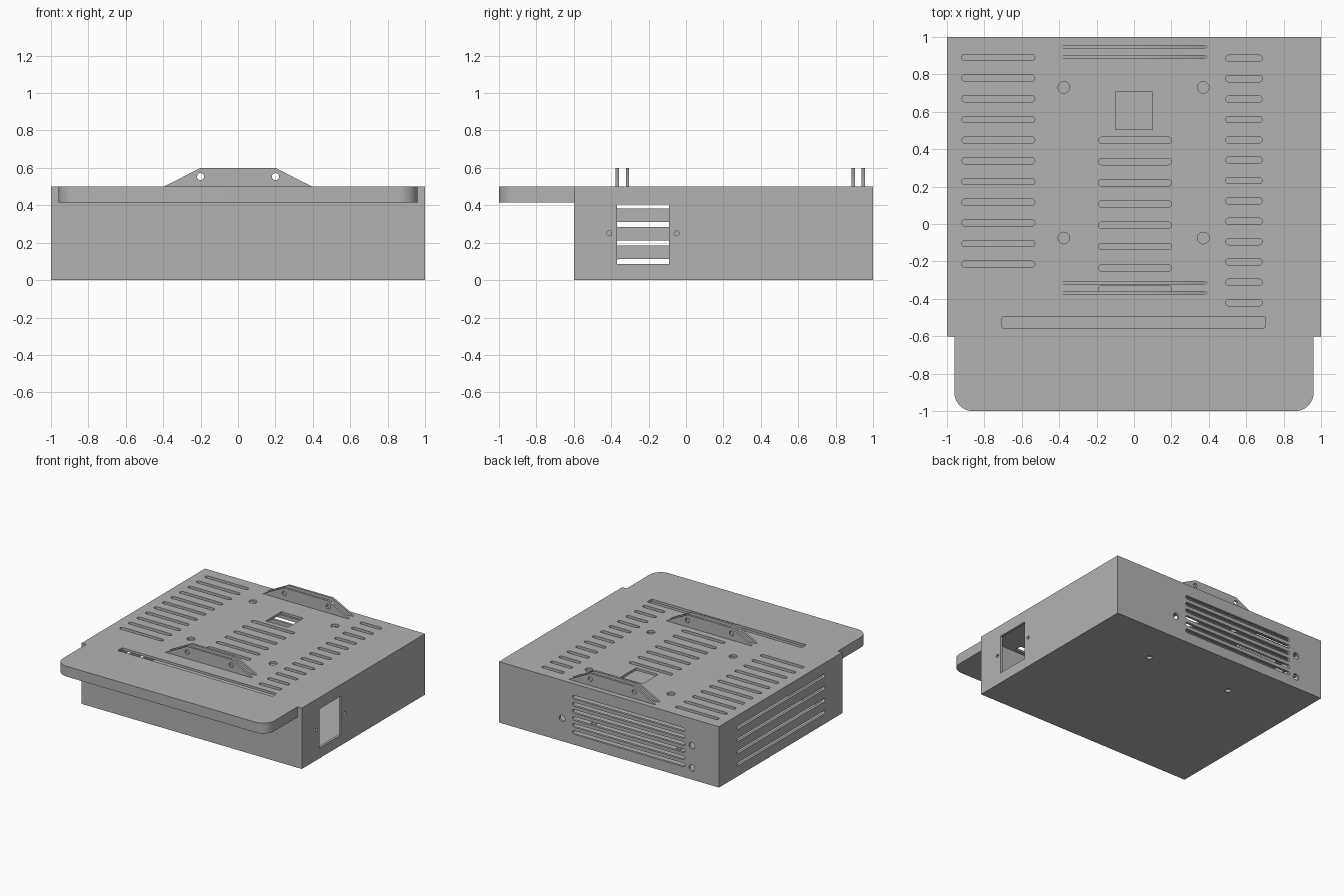
import bpy, bmesh, math
from mathutils import Vector

old = bpy.data.objects.get("Cube")
if old:
    bpy.data.objects.remove(old, do_unlink=True)

grey = bpy.data.materials.new("sheet metal grey")
grey.use_nodes = True
colour = (0.45, 0.45, 0.45, 1)
grey.diffuse_color = colour
grey.node_tree.nodes["Principled BSDF"].inputs["Base Color"].default_value = colour

WALL = 0.02
TOP, FRONT, BACK, SIDE = 0.5, -0.6, 1.0, 1.0


def place(axis, u, v, w):
    """Profile (u, v) extruded by w along an axis."""
    return {"x": (w, u, v), "y": (u, w, v), "z": (u, v, w)}[axis]


def prism(bm, outline, axis, lo, hi):
    low = [bm.verts.new(place(axis, u, v, lo)) for u, v in outline]
    high = [bm.verts.new(place(axis, u, v, hi)) for u, v in outline]
    n = len(low)
    faces = [bm.faces.new(low), bm.faces.new(high)]
    for i in range(n):
        j = (i + 1) % n
        faces.append(bm.faces.new((low[i], low[j], high[j], high[i])))
    bmesh.ops.recalc_face_normals(bm, faces=faces)


def rounded(u0, u1, v0, v1, r, steps=6):
    """Rectangle outline with round corners; r = half height gives a slot."""
    pts = []
    for k, (cu, cv) in enumerate([(u1 - r, v1 - r), (u0 + r, v1 - r),
                                  (u0 + r, v0 + r), (u1 - r, v0 + r)]):
        for s in range(steps + 1):
            a = math.pi / 2 * (k + s / steps)
            p = (cu + r * math.cos(a), cv + r * math.sin(a))
            if not pts or math.dist(p, pts[-1]) > 1e-5:
                pts.append(p)
    if math.dist(pts[0], pts[-1]) < 1e-5:
        pts.pop()
    return pts


def rect(u0, u1, v0, v1):
    return [(u0, v0), (u1, v0), (u1, v1), (u0, v1)]


def slot(u0, u1, v, height):
    h = height / 2
    return rounded(u0, u1, v - h, v + h, h)


def circle(u, v, r, n=20):
    return [(u + r * math.cos(math.tau * i / n), v + r * math.sin(math.tau * i / n))
            for i in range(n)]


def make(name, bm):
    mesh = bpy.data.meshes.new(name)
    bm.to_mesh(mesh)
    bm.free()
    mesh.materials.append(grey)
    ob = bpy.data.objects.new(name, mesh)
    bpy.context.collection.objects.link(ob)
    return ob


def cut(ob, bm):
    """Subtract the cutter mesh and discard it."""
    cutter = make("cutter", bm)
    cutter.hide_render = True
    mod = ob.modifiers.new("openings", "BOOLEAN")
    mod.operation, mod.solver, mod.object = "DIFFERENCE", "EXACT", cutter
    bpy.context.view_layer.objects.active = ob
    bpy.ops.object.modifier_apply(modifier=mod.name)
    bpy.data.objects.remove(cutter, do_unlink=True)


def smooth(ob):
    bpy.ops.object.select_all(action="DESELECT")
    ob.select_set(True)
    bpy.context.view_layer.objects.active = ob
    bpy.ops.object.shade_smooth_by_angle(angle=math.radians(30))


# Hollow sheet metal case
bm = bmesh.new()
prism(bm, rect(-SIDE, SIDE, FRONT, BACK), "z", 0, TOP)
case = make("case", bm)
bm = bmesh.new()
prism(bm, rect(-SIDE + WALL, SIDE - WALL, FRONT + WALL, BACK - WALL), "z", WALL, TOP - WALL)
cut(case, bm)

openings = bmesh.new()


def through_top(outline):
    prism(openings, outline, "z", TOP - 0.05, TOP + 0.05)


# Three columns of vent slots in the top: x range, first y, step, count
for x0, x1, y, step, count in [(-0.92, -0.53, 0.89, 0.1105, 11),
                               (-0.19, 0.20, 0.447, 0.1135, 8),
                               (0.49, 0.685, 0.885, 0.1088, 13)]:
    for i in range(count):
        through_top(slot(x0, x1, y - i * step, 0.034))

# Square window, long front slot and four screw holes in the top
through_top(rect(-0.1, 0.1, 0.505, 0.705))
through_top(rounded(-0.705, 0.70, -0.555, -0.495, 0.006, 2))
for x in (-0.375, 0.37):
    for y in (0.73, -0.075):
        through_top(circle(x, y, 0.031))

# Back vents and connector holes
for i in range(6):
    prism(openings, slot(-0.69, 0.33, 0.39 - i * 0.058, 0.03), "y", BACK - 0.05, BACK + 0.05)
for x, z in [(0.425, 0.187), (-0.754, 0.278), (-0.754, 0.095)]:
    prism(openings, circle(x, z, 0.026), "y", BACK - 0.05, BACK + 0.05)

# Long vents on one side, inlet with screw holes on the other
for i in range(4):
    prism(openings, slot(-0.375, 0.765, 0.398 - i * 0.1, 0.028), "x", -SIDE - 0.05, -SIDE + 0.05)
prism(openings, rect(-0.37, -0.09, 0.085, 0.405), "x", SIDE - 0.05, SIDE + 0.05)
for y in (-0.41, -0.05):
    prism(openings, circle(y, 0.25, 0.013), "x", SIDE - 0.05, SIDE + 0.05)

# Mounting holes in the floor
for x in (-0.387, 0.387):
    prism(openings, circle(x, 0.64, 0.022), "z", -0.05, 0.05)
cut(case, openings)
smooth(case)

# Front shelf with rounded outer corners
r = 0.1
shelf_outline = [(-0.96, FRONT)]
for cx, start in ((-0.96 + r, math.pi), (0.96 - r, 1.5 * math.pi)):
    for s in range(11):
        a = start + math.pi / 2 * s / 10
        shelf_outline.append((cx + r * math.cos(a), -1 + r + r * math.sin(a)))
shelf_outline.append((0.96, FRONT))
bm = bmesh.new()
prism(bm, shelf_outline, "z", 0.415, TOP)
smooth(make("front_shelf", bm))

# Two pairs of drilled bracket plates
for name, y in [("front_bracket_outer", -0.367), ("front_bracket_inner", -0.313),
                ("back_bracket_inner", 0.894), ("back_bracket_outer", 0.948)]:
    bm = bmesh.new()
    prism(bm, [(-0.395, TOP), (0.395, TOP), (0.2, 0.6), (-0.2, 0.6)], "y", y - 0.009, y + 0.009)
    plate = make(name, bm)
    bm = bmesh.new()
    for x in (-0.2, 0.2):
        prism(bm, circle(x, 0.553, 0.019), "y", y - 0.05, y + 0.05)
    cut(plate, bm)
    smooth(plate)
